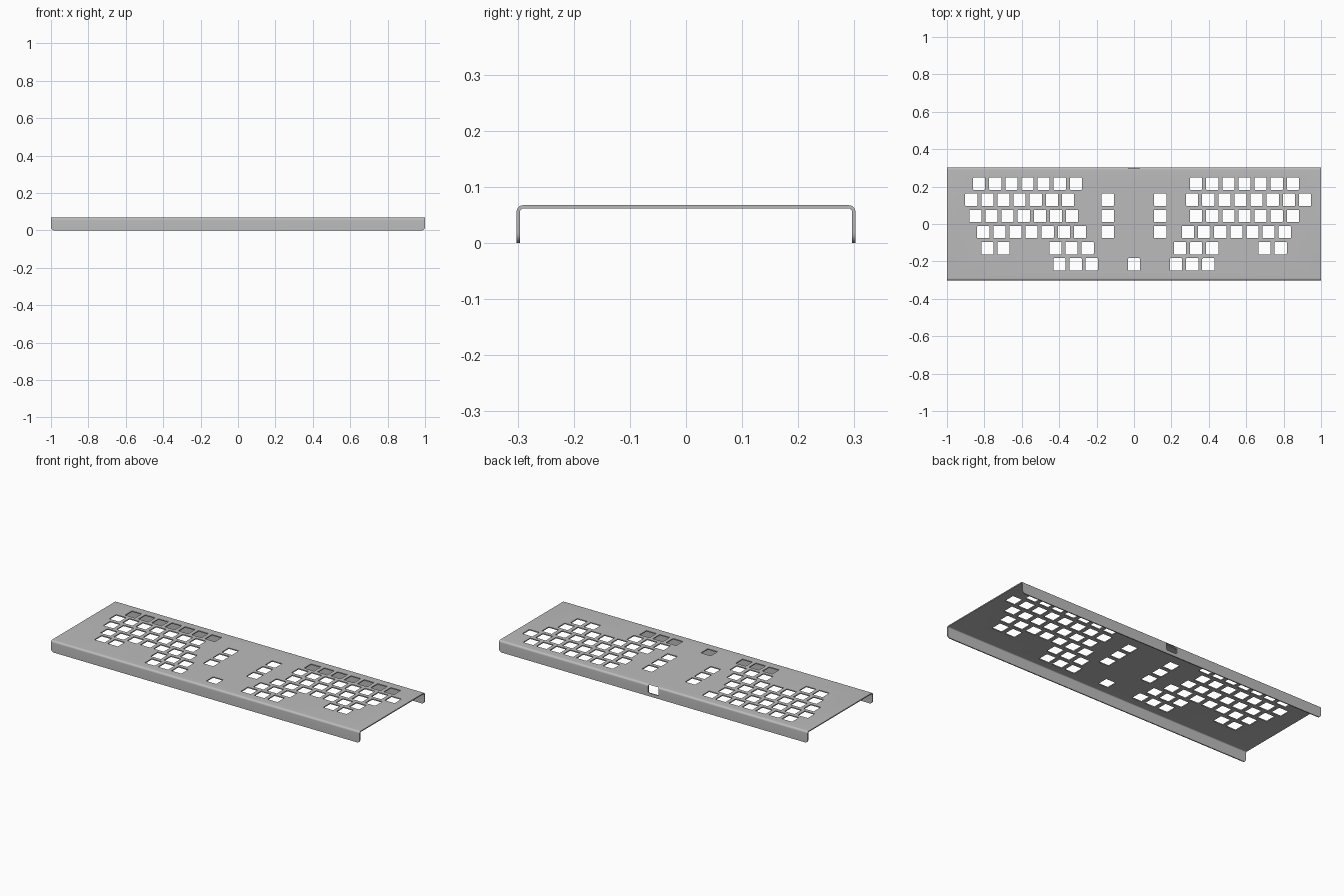
import bpy, bmesh, math
from mathutils import Matrix, Vector

if "Cube" in bpy.data.objects:
    bpy.data.objects.remove(bpy.data.objects["Cube"], do_unlink=True)

HALF_Y, TOP, THICK, BEND = 0.302, 0.0675, 0.006, 0.012
PITCH, HOLE = 0.0862, 0.065

# One brushed grey metal
metal = bpy.data.materials.new("grey_metal")
metal.use_nodes = True
grey = (0.5, 0.5, 0.5, 1)
metal.diffuse_color = grey
metal.node_tree.nodes["Principled BSDF"].inputs["Base Color"].default_value = grey


def make_object(name, bm):
    bmesh.ops.recalc_face_normals(bm, faces=bm.faces)
    mesh = bpy.data.meshes.new(name)
    bm.to_mesh(mesh)
    bm.free()
    obj = bpy.data.objects.new(name, mesh)
    bpy.context.collection.objects.link(obj)
    mesh.materials.append(metal)
    return obj


def skin(inset, steps=8):
    """Bent sheet outline, offset inwards by inset, from front foot to back foot."""
    radius = BEND - inset
    cy, cz = HALF_Y - BEND, TOP - BEND
    arc = [(cy + radius * math.cos(i * math.pi / 2 / steps),
            cz + radius * math.sin(i * math.pi / 2 / steps)) for i in range(steps + 1)]
    back = [(HALF_Y - inset, 0)] + arc
    return [(-y, z) for y, z in back] + back[::-1]


def rounded_box(bm, centre, size, axis, radius, segments):
    """Box whose edges along one axis are rounded."""
    matrix = Matrix.Translation(centre) @ Matrix.Diagonal((*size, 1))
    verts = bmesh.ops.create_cube(bm, size=1, matrix=matrix)["verts"]
    edges = {e for v in verts for e in v.link_edges
             if abs((e.verts[0].co - e.verts[1].co).normalized()[axis]) > 0.9}
    bmesh.ops.bevel(bm, geom=list(edges), offset=radius, segments=segments,
                    affect='EDGES', profile=0.5)


# Plate: folded sheet profile swept from end to end
bm = bmesh.new()
outline = skin(0) + skin(THICK)[::-1]
face = bm.faces.new([bm.verts.new((-1, y, z)) for y, z in outline])
swept = bmesh.ops.extrude_face_region(bm, geom=[face])["geom"]
bmesh.ops.translate(bm, vec=(2, 0, 0),
                    verts=[v for v in swept if isinstance(v, bmesh.types.BMVert)])
# Rounded lower corners of the flanges
corners = [e for e in bm.edges if all(v.co.z < 1e-5 for v in e.verts)
           and abs(e.verts[0].co.x - e.verts[1].co.x) < 1e-5]
bmesh.ops.bevel(bm, geom=corners, offset=0.018, segments=5, affect='EDGES', profile=0.5)
plate = make_object("key_plate", bm)

# Key openings: per row, the first x and the count of each run
rows = [
    [(-0.828, 7), (0.332, 7)],
    [(-0.870, 7), (-0.14, 1), (0.14, 1), (0.311, 8)],
    [(-0.848, 7), (-0.14, 1), (0.14, 1), (0.332, 7)],
    [(-0.806, 7), (-0.14, 1), (0.14, 1), (0.289, 7)],
    [(-0.784, 2), (-0.42, 3), (0.246, 3), (0.698, 2)],
    [(-0.398, 3), (0, 1), (0.225, 3)],
]
bm = bmesh.new()
for r, runs in enumerate(rows):
    for start, count in runs:
        for k in range(count):
            centre = Vector((start + k * PITCH, (2.5 - r) * PITCH, TOP))
            rounded_box(bm, centre, (HOLE, HOLE, 0.05), 2, 0.003, 2)
# Cable opening in the back flange
rounded_box(bm, Vector((0, HALF_Y, 0.042)), (0.068, 0.034, 0.046), 1, 0.008, 4)
cutter = make_object("opening_cutter", bm)
cutter.hide_render = True

# Cut the openings and keep the result as the plate mesh
cut = plate.modifiers.new("openings", 'BOOLEAN')
cut.operation = 'DIFFERENCE'
cut.solver = 'EXACT'
cut.object = cutter
graph = bpy.context.evaluated_depsgraph_get()
result = bpy.data.meshes.new_from_object(plate.evaluated_get(graph))
plate.modifiers.clear()
plate.data = result
result.name = "key_plate"
bpy.data.objects.remove(cutter, do_unlink=True)

# Smooth bends, crisp edges
bpy.ops.object.select_all(action='DESELECT')
plate.select_set(True)
bpy.context.view_layer.objects.active = plate
bpy.ops.object.shade_smooth_by_angle(angle=math.radians(30))
